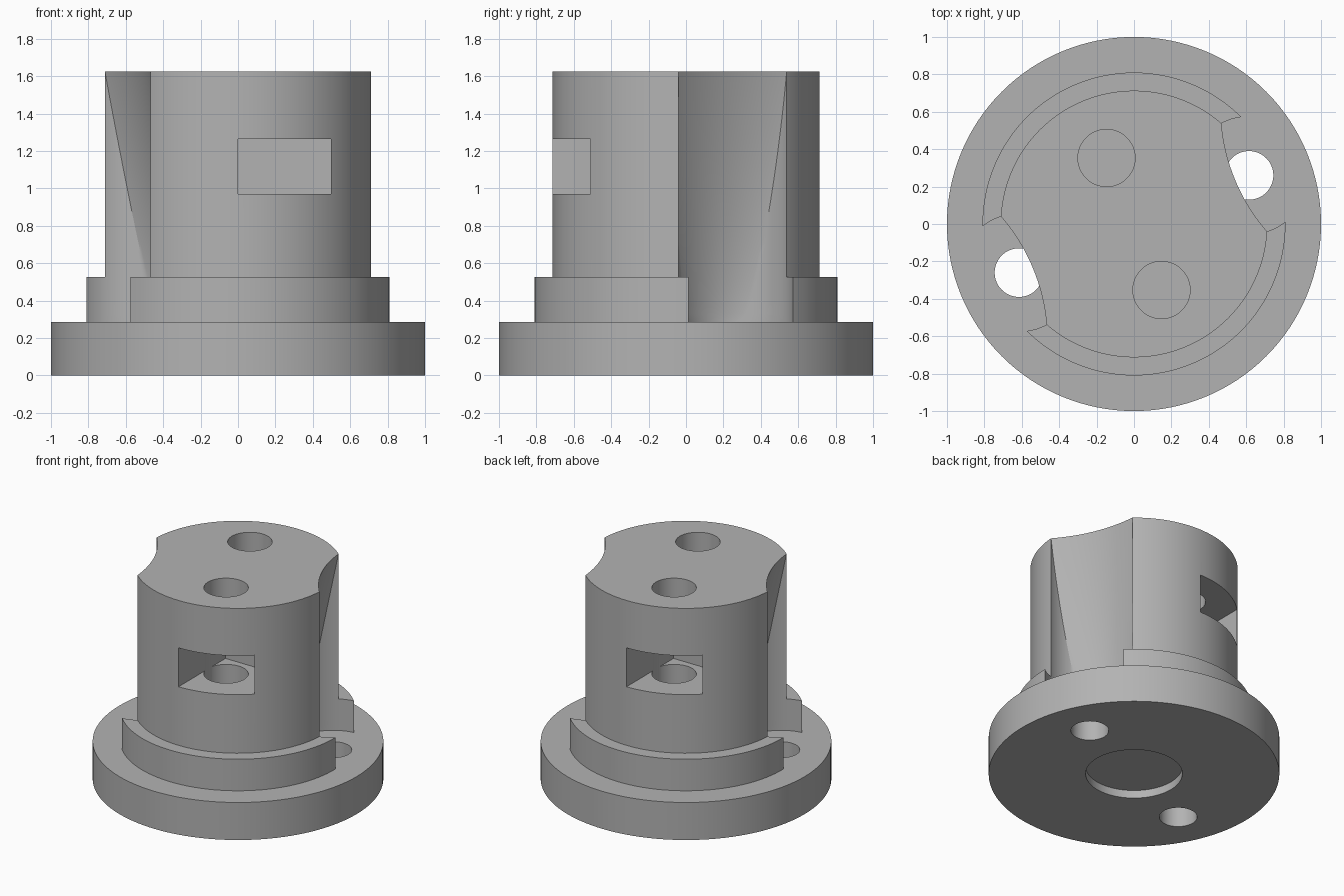
import bpy, bmesh
from math import sin, cos, pi, sqrt, radians, atan2
from mathutils import Matrix

if "Cube" in bpy.data.objects:
    bpy.data.objects.remove(bpy.data.objects["Cube"])

BASE_Z, RING_Z, TOP_Z = 0.285, 0.525, 1.625
SCREW_X, SCREW_Y, BORE = 0.615, 0.26, 0.315
SCREW_D = sqrt(SCREW_X ** 2 + SCREW_Y ** 2)

grey = bpy.data.materials.new("plain grey")
grey.use_nodes = True
grey.diffuse_color = (0.45, 0.45, 0.45, 1)
grey.node_tree.nodes["Principled BSDF"].inputs["Base Color"].default_value = grey.diffuse_color


def add_object(name, bm):
    bmesh.ops.recalc_face_normals(bm, faces=bm.faces)
    mesh = bpy.data.meshes.new(name)
    bm.to_mesh(mesh)
    bm.free()
    mesh.materials.append(grey)
    obj = bpy.data.objects.new(name, mesh)
    bpy.context.collection.objects.link(obj)
    return obj


def loft(name, rings):
    """Skin a stack of closed rings and cap both ends."""
    bm = bmesh.new()
    rows = [[bm.verts.new(p) for p in ring] for ring in rings]
    n = len(rows[0])
    for low, high in zip(rows, rows[1:]):
        for i in range(n):
            j = (i + 1) % n
            bm.faces.new((low[i], low[j], high[j], high[i]))
    bm.faces.new(rows[0])
    bm.faces.new(rows[-1])
    return add_object(name, bm)


def circle(r, z, x=0, y=0, n=128):
    return [(x + r * cos(2 * pi * i / n), y + r * sin(2 * pi * i / n), z) for i in range(n)]


def cylinder(name, r, z0, z1, x=0, y=0, n=64):
    return loft(name, [circle(r, z0, x, y, n), circle(r, z1, x, y, n)])


def box(name, x0, x1, y0, y1, z0, z1):
    return loft(name, [[(x0, y0, z), (x1, y0, z), (x1, y1, z), (x0, y1, z)] for z in (z0, z1)])


def scallop_ring(z):
    """Screw clearance outline: a round bore whose inner wall leans outward with height."""
    t = max((z - BASE_Z) / (TOP_Z - BASE_Z), 0.002)
    radius = BORE + 0.69 * t
    depth = SCREW_D - BORE + 0.237 * t ** 1.2

    def leaning(a):
        return depth + radius - sqrt(radius ** 2 - (BORE * sin(a)) ** 2)

    def bore(a):
        return SCREW_D - BORE * cos(a)

    # angle where the leaning wall meets the bore
    low, high = 0, pi / 2
    for _ in range(40):
        mid = (low + high) / 2
        low, high = (mid, high) if leaning(mid) > bore(mid) else (low, mid)
    n = 16
    side = [low + (pi / 2 - low) * i / n for i in range(n + 1)]
    pts = [(bore(-a), -BORE * sin(a)) for a in reversed(side)]
    pts += [(leaning(a), BORE * sin(a)) for a in (low * (i / n - 1) for i in range(1, 2 * n))]
    pts += [(bore(a), BORE * sin(a)) for a in side]
    outer = [pi / 2 - pi * i / (2 * n) for i in range(1, 2 * n)]
    pts += [(SCREW_D + BORE * cos(a), BORE * sin(a)) for a in outer]
    turn = Matrix.Rotation(atan2(SCREW_Y, SCREW_X), 3, "Z")
    return [turn @ Matrix.Translation((u, v, z)).translation for u, v in pts]


def cut(obj, cutter, both=True):
    """Subtract the cutter, then again half a turn round."""
    for k in range(2 if both else 1):
        cutter.matrix_world = Matrix.Rotation(pi * k, 4, "Z")
        bpy.context.view_layer.update()
        bpy.context.view_layer.objects.active = obj
        mod = obj.modifiers.new("cut", "BOOLEAN")
        mod.operation, mod.solver, mod.object = "DIFFERENCE", "EXACT", cutter
        bpy.ops.object.modifier_apply(modifier=mod.name)
    bpy.data.objects.remove(cutter)


# Base flange with two screw holes and a shallow recess underneath
base = cylinder("base_flange", 1, 0, BASE_Z, n=128)
cut(base, cylinder("screw_hole", 0.13, -0.1, BASE_Z + 0.1, SCREW_X, SCREW_Y))
cut(base, cylinder("recess", 0.333, -0.1, 0.06), both=False)

# Stepped column
column = loft("column", [circle(0.81, BASE_Z), circle(0.81, RING_Z),
                         circle(0.713, RING_Z), circle(0.713, TOP_Z)])
heights = [BASE_Z - 0.1] + [BASE_Z + (TOP_Z + 0.06 - BASE_Z) * i / 30 for i in range(31)]
cut(column, loft("scallop", [scallop_ring(z) for z in heights]))

# Side pockets and the vertical holes that cross them
cut(column, box("pocket", 0, 0.497, -0.9, -0.15, 0.97, 1.265))
cut(column, cylinder("bolt_hole", 0.153, 0.6, TOP_Z + 0.1, 0.147, -0.353))

# Smooth round walls, keep crisp edges
for obj in (base, column):
    bpy.ops.object.select_all(action="DESELECT")
    obj.select_set(True)
    bpy.context.view_layer.objects.active = obj
    bpy.ops.object.shade_smooth_by_angle(angle=radians(25))
